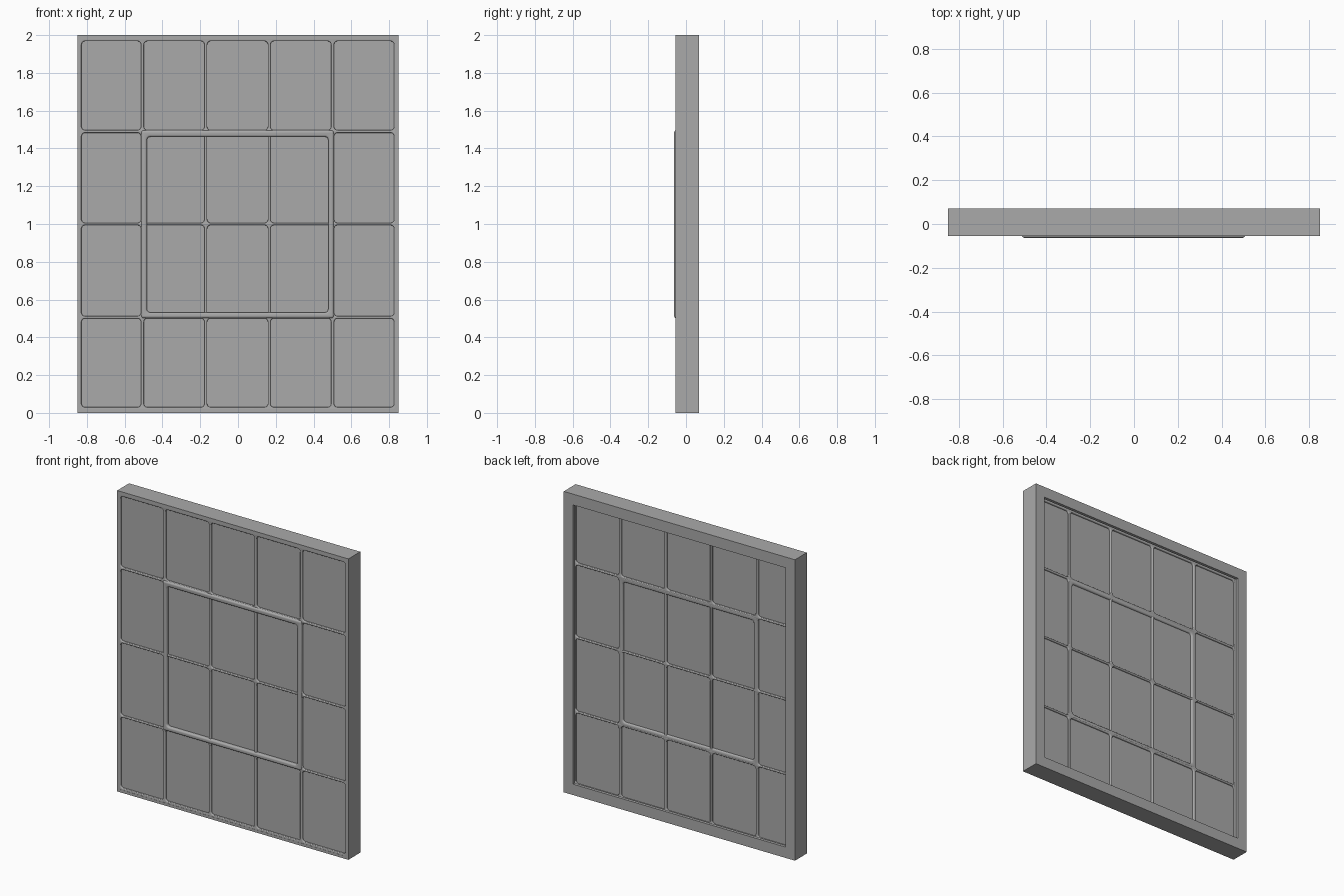
import bpy
import math

cube = bpy.data.objects.get("Cube")
if cube:
    bpy.data.objects.remove(cube, do_unlink=True)

grey = bpy.data.materials.new("plain grey")
grey.use_nodes = True
COLOUR = (0.4, 0.4, 0.4, 1)
grey.diffuse_color = COLOUR
grey.node_tree.nodes["Principled BSDF"].inputs["Base Color"].default_value = COLOUR


def outline(x0, x1, z0, z1, r=0.0):
    """Corner points of a rectangle, rounded when r is above zero."""
    if r == 0:
        return [(x0, z0), (x1, z0), (x1, z1), (x0, z1)]
    points = []
    centres = [(x1 - r, z1 - r), (x0 + r, z1 - r), (x0 + r, z0 + r), (x1 - r, z0 + r)]
    for i, (cx, cz) in enumerate(centres):
        for k in range(5):
            a = math.pi / 2 * (i + k / 4)
            points.append((cx + r * math.cos(a), cz + r * math.sin(a)))
    return points


def plate(name, y0, y1, outlines, bevel=0.0):
    """Upright plate: the first outline is the edge, the others are openings."""
    curve = bpy.data.curves.new(name, "CURVE")
    curve.dimensions = "2D"
    curve.fill_mode = "BOTH"
    curve.extrude = (y1 - y0) / 2 - bevel
    curve.bevel_depth = bevel
    curve.bevel_resolution = 2
    curve.offset = -bevel
    for points in outlines:
        spline = curve.splines.new("POLY")
        spline.points.add(len(points) - 1)
        for p, (x, z) in zip(spline.points, points):
            p.co = (x, z, 0, 1)
        spline.use_cyclic_u = True
    obj = bpy.data.objects.new(name, curve)
    bpy.context.collection.objects.link(obj)
    obj.location.y = (y0 + y1) / 2
    obj.rotation_euler.x = math.pi / 2
    bpy.ops.object.select_all(action="DESELECT")
    obj.select_set(True)
    bpy.context.view_layer.objects.active = obj
    bpy.ops.object.convert(target="MESH")
    obj = bpy.context.object
    obj.name = name
    obj.data.materials.clear()
    obj.data.materials.append(grey)
    bpy.ops.object.mode_set(mode="EDIT")
    bpy.ops.mesh.select_all(action="SELECT")
    bpy.ops.mesh.remove_doubles(threshold=0.0001)
    bpy.ops.mesh.normals_make_consistent(inside=False)
    bpy.ops.object.mode_set(mode="OBJECT")
    bpy.ops.object.shade_smooth_by_angle(angle=math.radians(35))
    return obj


# Outer frame: thin side walls and a wider lip at the back
edge = outline(-0.85, 0.85, 0, 2)
plate("outer_frame", -0.055, 0.05, [edge, outline(-0.832, 0.832, 0.018, 1.982)])
plate("back_lip", 0.05, 0.07, [edge, outline(-0.782, 0.782, 0.072, 1.928)])

# Flat glass sheet
plate("glass_sheet", -0.042, -0.03, [outline(-0.84, 0.84, 0.01, 1.99)])

# Lattice of glazing bars with rounded openings
columns = [(-0.828, -0.514), (-0.498, -0.178), (-0.163, 0.158), (0.172, 0.493), (0.509, 0.826)]
rows = [(0.03, 0.5), (0.512, 0.994), (1.006, 1.483), (1.497, 1.968)]
openings = [outline(x0, x1, z0, z1, 0.018) for x0, x1 in columns for z0, z1 in rows]
plate("glazing_bars", -0.054, -0.018,
      [outline(-0.84, 0.84, 0.01, 1.99)] + openings, 0.005)

# Raised moulding around the six middle panes
plate("middle_moulding", -0.063, -0.018,
      [outline(-0.512, 0.507, 0.502, 1.495, 0.012),
       outline(-0.482, 0.478, 0.532, 1.462, 0.018)], 0.01)
